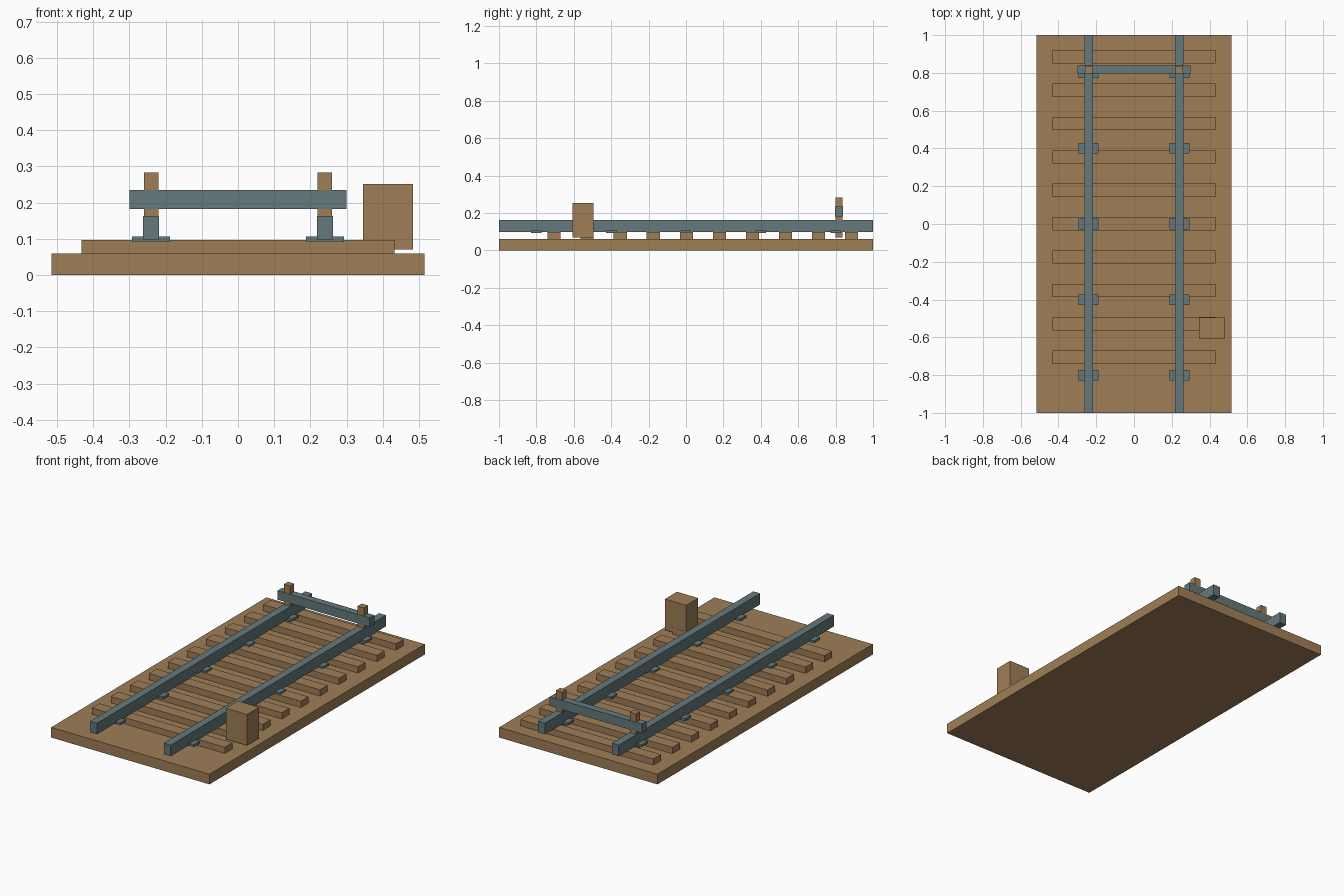
import bpy

if "Cube" in bpy.data.objects:
    bpy.data.objects.remove(bpy.data.objects["Cube"])


def material(name, colour):
    m = bpy.data.materials.new(name)
    m.diffuse_color = colour
    m.use_nodes = True
    m.node_tree.nodes["Principled BSDF"].inputs["Base Color"].default_value = m.diffuse_color
    return m


wood = material("wood", (0.35, 0.21, 0.095, 1))
steel = material("steel", (0.13, 0.19, 0.20, 1))


def box(name, x, y, z, mat):
    """Box from (min, max) pairs on each axis."""
    bpy.ops.mesh.primitive_cube_add(size=1)
    ob = bpy.context.object
    ob.name = name
    ob.location = [(a + b) / 2 for a, b in (x, y, z)]
    ob.scale = [b - a for a, b in (x, y, z)]
    bpy.ops.object.transform_apply(location=False, rotation=False, scale=True)
    ob.data.materials.append(mat)
    return ob


def around(centre, width):
    return (centre - width / 2, centre + width / 2)


# Track bed
box("track_bed", (-0.515, 0.515), (-1, 1), (0, 0.06), wood)

# Evenly spaced sleepers
for i in range(10):
    box(f"sleeper_{i + 1}", (-0.432, 0.432),
        around(-0.705 + 0.1767 * i, 0.07), (0.06, 0.097), wood)

# Rails with their plates, and the buffer posts at the far end
for side, x in (("left", -0.24), ("right", 0.24)):
    box(f"{side}_rail", around(x, 0.045), (-1, 1), (0.098, 0.163), steel)
    for i in range(5):
        box(f"{side}_rail_plate_{i + 1}", around(x, 0.105),
            around(-0.8 + 0.4 * i, 0.056), (0.093, 0.107), steel)
    box(f"{side}_buffer_post", around(x, 0.04), around(0.817, 0.038),
        (0.07, 0.283), wood)

# Buffer crossbar
box("buffer_crossbar", (-0.3, 0.3), around(0.817, 0.043), (0.182, 0.235), steel)

# Trackside crate
box("trackside_crate", (0.345, 0.483), (-0.606, -0.494), (0.07, 0.252), wood)
